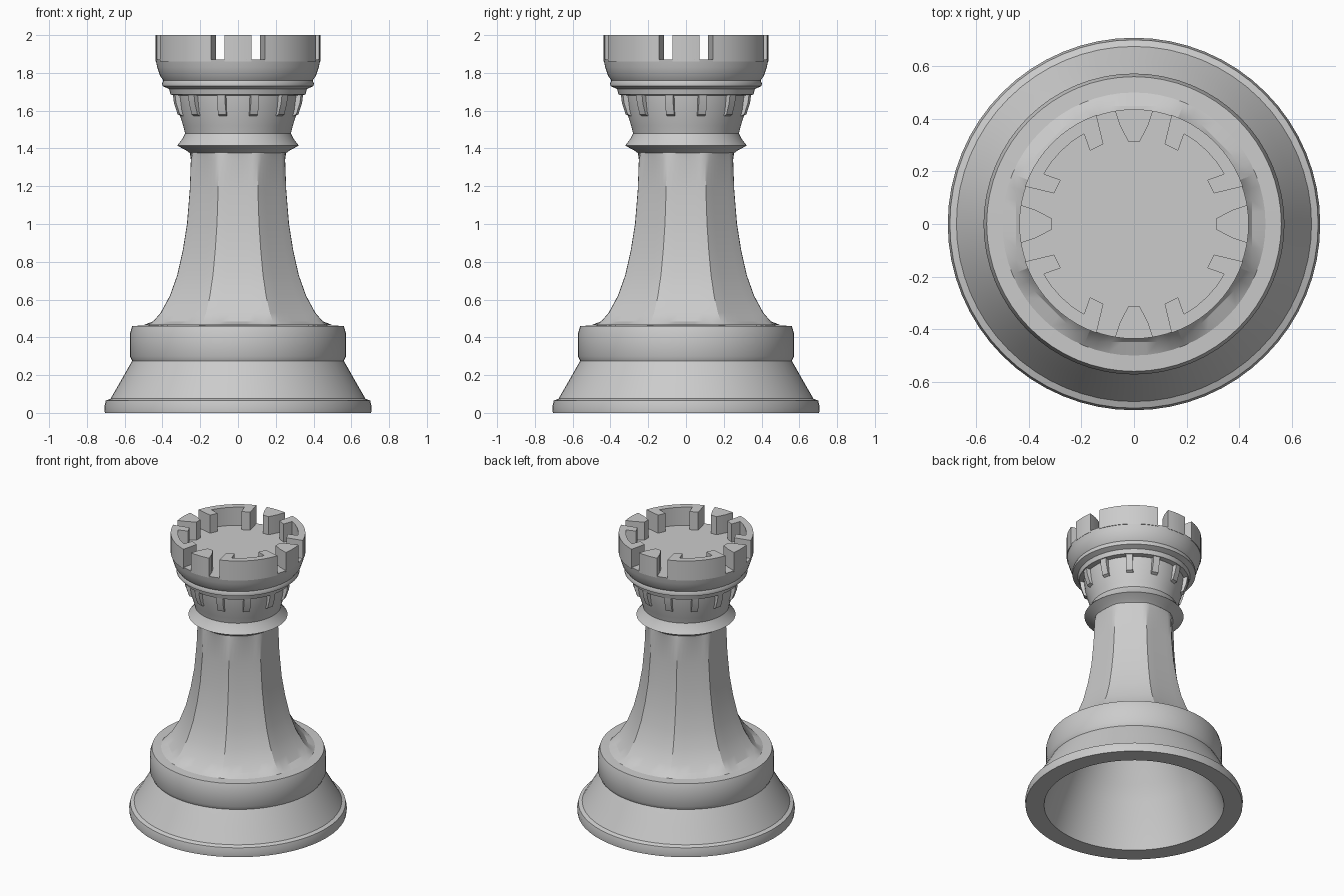
import bpy, bmesh
from math import sin, cos, radians, pi

if "Cube" in bpy.data.objects:
    bpy.data.objects.remove(bpy.data.objects["Cube"])


def finish(bm, name, angle=35):
    bmesh.ops.remove_doubles(bm, verts=bm.verts, dist=0.0005)
    bmesh.ops.recalc_face_normals(bm, faces=bm.faces)
    me = bpy.data.meshes.new(name)
    bm.to_mesh(me)
    bm.free()
    ob = bpy.data.objects.new(name, me)
    bpy.context.collection.objects.link(ob)
    bpy.ops.object.select_all(action='DESELECT')
    ob.select_set(True)
    bpy.context.view_layer.objects.active = ob
    bpy.ops.object.shade_smooth_by_angle(angle=radians(angle))
    return ob


def lathe(name, profile, n=64, shape=lambda i, z: 1.0, angle=35):
    bm = bmesh.new()
    rings = [[bm.verts.new((r * shape(i, z) * cos(2 * pi * i / n),
                            r * shape(i, z) * sin(2 * pi * i / n), z))
              for i in range(n)] for r, z in profile]
    for a, b in zip(rings, rings[1:]):
        for i in range(n):
            j = (i + 1) % n
            bm.faces.new((a[i], a[j], b[j], b[i]))
    return finish(bm, name, angle)


def prism(bm, pts, z0, z1):
    low = [bm.verts.new((x, y, z0)) for x, y in pts]
    top = [bm.verts.new((x, y, z1)) for x, y in pts]
    bm.faces.new(low)
    bm.faces.new(top)
    for i in range(len(pts)):
        j = (i + 1) % len(pts)
        bm.faces.new((low[i], low[j], top[j], top[i]))


def polar(r, deg):
    return r * cos(radians(deg)), r * sin(radians(deg))


# hollow body: cavity running up inside the shaft, foot, slope and band
lathe("base", [(0, 1.30), (.17, 1.28), (.20, 1.0), (.26, .72), (.35, .52),
               (.43, .40), (.47, .30), (.53, .16), (.585, 0),
               (.705, 0), (.708, .03), (.70, .065), (.675, .075),
               (.62, .17), (.575, .25), (.56, .275), (.572, .30),
               (.572, .42), (.56, .46), (.45, .465)])


# shaft with eight flat panels that blend into a round foot
def panels(i, z):
    d = 2 * pi / 64 * ((i + 4) % 8 - 4)
    flat = .975 / cos(d)
    if (i + 4) % 8 == 0:
        flat = 1.05
    return 1.0 if z < .48 or z > 1.37 else flat


lathe("shaft", [(.45, .465), (.50, .465), (.46, .485), (.42, .53), (.37, .62),
                (.33, .73), (.30, .86), (.277, 1.0), (.262, 1.18),
                (.256, 1.34), (.257, 1.39)], shape=panels, angle=25)

# collar, flared neck and head up to the platform
lathe("head", [(0, 1.37), (.255, 1.375), (.275, 1.39), (.322, 1.415),
               (.295, 1.45), (.28, 1.48), (.29, 1.52), (.315, 1.60),
               (.325, 1.68), (.357, 1.685), (.365, 1.715), (.40, 1.73),
               (.402, 1.745), (.395, 1.76), (.413, 1.785), (.428, 1.83),
               (.436, 1.87), (0, 1.87)])

# small corbels below the head
bm = bmesh.new()
for k in range(12):
    ux, uy = polar(1, 15 + 30 * k)
    outline = [(.28, 1.69), (.352, 1.69), (.345, 1.64), (.325, 1.58), (.28, 1.56)]
    sides = [[bm.verts.new((r * ux - s * uy, r * uy + s * ux, z)) for r, z in outline]
             for s in (-.022, .022)]
    bm.faces.new(sides[0])
    bm.faces.new(sides[1])
    for i in range(5):
        j = (i + 1) % 5
        bm.faces.new((sides[0][i], sides[0][j], sides[1][j], sides[1][i]))
finish(bm, "corbels")

# battlements: narrow wedges on the axes, wide walls with thick ends between
bm = bmesh.new()
for q in range(4):
    a = 90 * q
    wedge = [polar(.436, a + d) for d in (-9.5, -5, 0, 5, 9.5)]
    wedge += [polar(.375, a + 8), polar(.315, a + 4),
              polar(.315, a - 4), polar(.375, a - 8)]
    prism(bm, wedge, 1.86, 2.0)
    wall = [polar(.438, a + 19 + 52 * i / 10) for i in range(11)]
    wall += [polar(.325, a + 69), polar(.325, a + 59)]
    wall += [polar(.392, a + d) for d in (61, 53, 45, 37, 29)]
    wall += [polar(.325, a + 31), polar(.325, a + 21)]
    prism(bm, wall, 1.86, 2.0)
finish(bm, "battlements")
